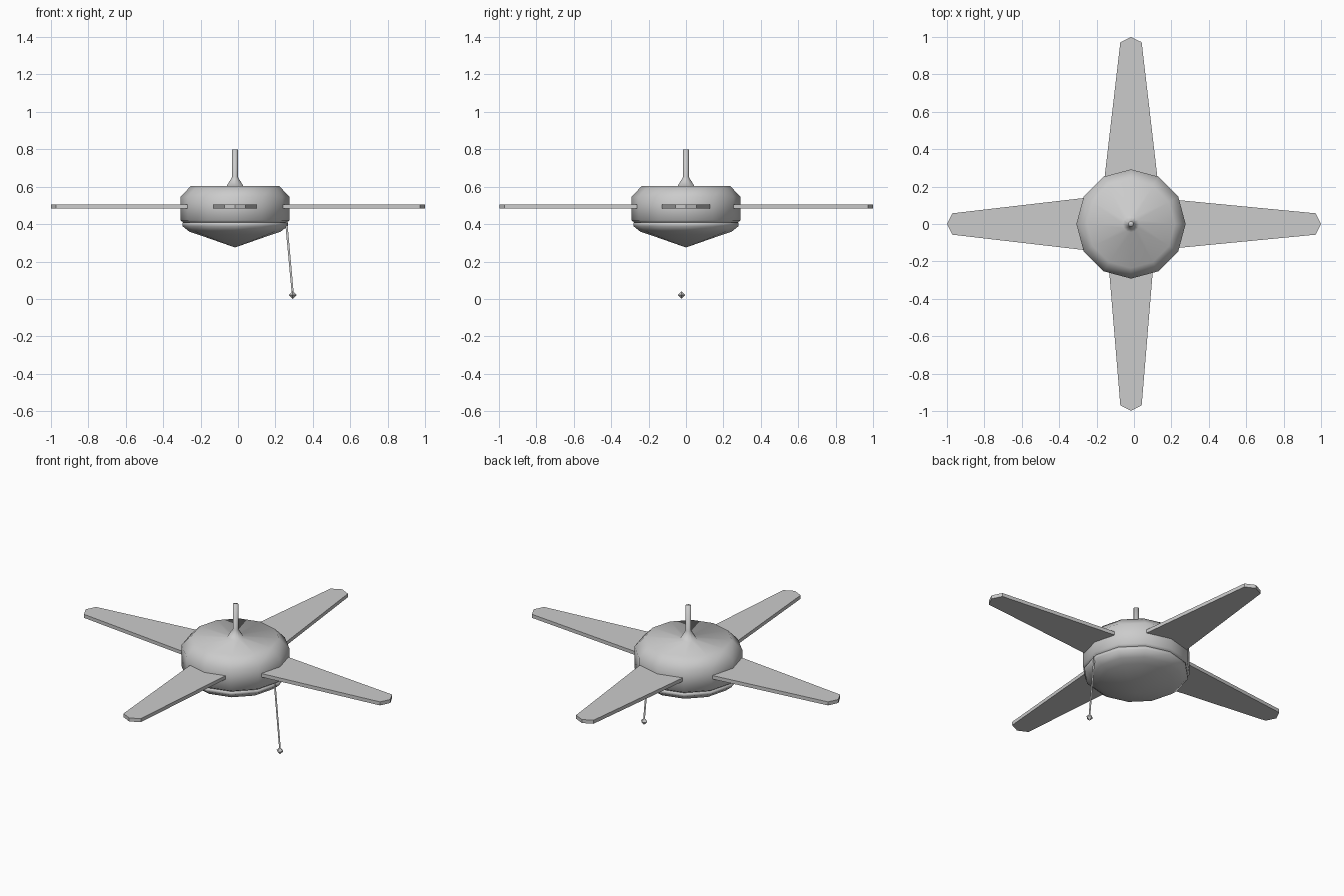
import bpy
import bmesh
from math import cos, sin, pi

CENTER_X = -0.016
SIDES = 12

if "Cube" in bpy.data.objects:
    bpy.data.objects.remove(bpy.data.objects["Cube"], do_unlink=True)

# One plain grey material
grey = bpy.data.materials.new("light_grey")
grey.use_nodes = True
grey.diffuse_color = (0.6, 0.6, 0.6, 1)
bsdf = next(n for n in grey.node_tree.nodes if n.type == "BSDF_PRINCIPLED")
bsdf.inputs["Base Color"].default_value = (0.6, 0.6, 0.6, 1)
bsdf.inputs["Roughness"].default_value = 0.7


def finish(name, bm, smooth=False, closed=True):
    if closed:
        bmesh.ops.recalc_face_normals(bm, faces=bm.faces[:])
    for face in bm.faces:
        face.smooth = smooth
    mesh = bpy.data.meshes.new(name)
    bm.to_mesh(mesh)
    bm.free()
    mesh.materials.append(grey)
    obj = bpy.data.objects.new(name, mesh)
    bpy.context.collection.objects.link(obj)
    return obj


def lathe(name, profile):
    """Revolve (radius, height) points; zero radius becomes a pole."""
    bm = bmesh.new()
    rings = []
    for r, z in profile:
        if r == 0:
            rings.append([bm.verts.new((0, 0, z))] * SIDES)
        else:
            rings.append([bm.verts.new((r * cos(2 * pi * i / SIDES),
                                        r * sin(2 * pi * i / SIDES), z))
                          for i in range(SIDES)])
    for low, high in zip(rings, rings[1:]):
        for i in range(SIDES):
            j = (i + 1) % SIDES
            corners = dict.fromkeys((low[i], low[j], high[j], high[i]))
            bm.faces.new(list(corners))
    obj = finish(name, bm, smooth=True)
    obj.location.x = CENTER_X
    return obj


# Motor housing with the flared collar and ceiling rod
lathe("motor_housing", [(0, 0.405), (0.27, 0.405), (0.292, 0.42), (0.292, 0.545),
                        (0.235, 0.605), (0.044, 0.605), (0.015, 0.652),
                        (0.015, 0.80), (0, 0.80)])

# Shallow pointed bowl below the housing
lathe("lower_bowl", [(0, 0.275), (0.2, 0.345), (0.245, 0.36), (0.282, 0.39),
                     (0.282, 0.408), (0, 0.408)])


def blade(name, angle, root_half, reach):
    """Tapered flat blade with a shallow pointed tip."""
    root, shoulder, tip_half = 0.26, reach - 0.028, 0.057
    inner = 0.2
    slope = (root_half - tip_half) / (shoulder - root)
    inner_half = root_half + slope * (root - inner)
    outline = [(inner, -inner_half), (shoulder, -tip_half), (reach, 0),
               (shoulder, tip_half), (inner, inner_half)]
    bm = bmesh.new()
    base = bm.faces.new([bm.verts.new((x, y, 0.484)) for x, y in outline])
    grown = bmesh.ops.extrude_face_region(bm, geom=[base])
    top = [v for v in grown["geom"] if isinstance(v, bmesh.types.BMVert)]
    bmesh.ops.translate(bm, verts=top, vec=(0, 0, 0.021))
    obj = finish(name, bm)
    obj.location.x = CENTER_X
    obj.rotation_euler.z = angle


blade("left_blade", 0, 0.127, 1.016)
blade("back_blade", pi / 2, 0.14, 1.0)
blade("right_blade", pi, 0.138, 0.984)
blade("front_blade", -pi / 2, 0.116, 0.998)

# Flat pull cord hanging from the side of the bowl
bm = bmesh.new()
bm.faces.new([bm.verts.new((x, -0.024, z)) for x, z in
              [(0.252, 0.41), (0.264, 0.41), (0.298, 0.03), (0.287, 0.03)]])
finish("pull_cord", bm, closed=False)

# Eight-sided knob at the end of the cord
bm = bmesh.new()
bmesh.ops.create_cone(bm, cap_ends=False, segments=4, radius1=0.021, radius2=0, depth=0.021)
bmesh.ops.translate(bm, verts=bm.verts[:], vec=(0, 0, 0.0105))
bmesh.ops.mirror(bm, geom=bm.verts[:] + bm.edges[:] + bm.faces[:], axis="Z", merge_dist=0.001)
bmesh.ops.remove_doubles(bm, verts=bm.verts[:], dist=0.001)
knob = finish("cord_knob", bm)
knob.location = (0.292, -0.024, 0.021)
